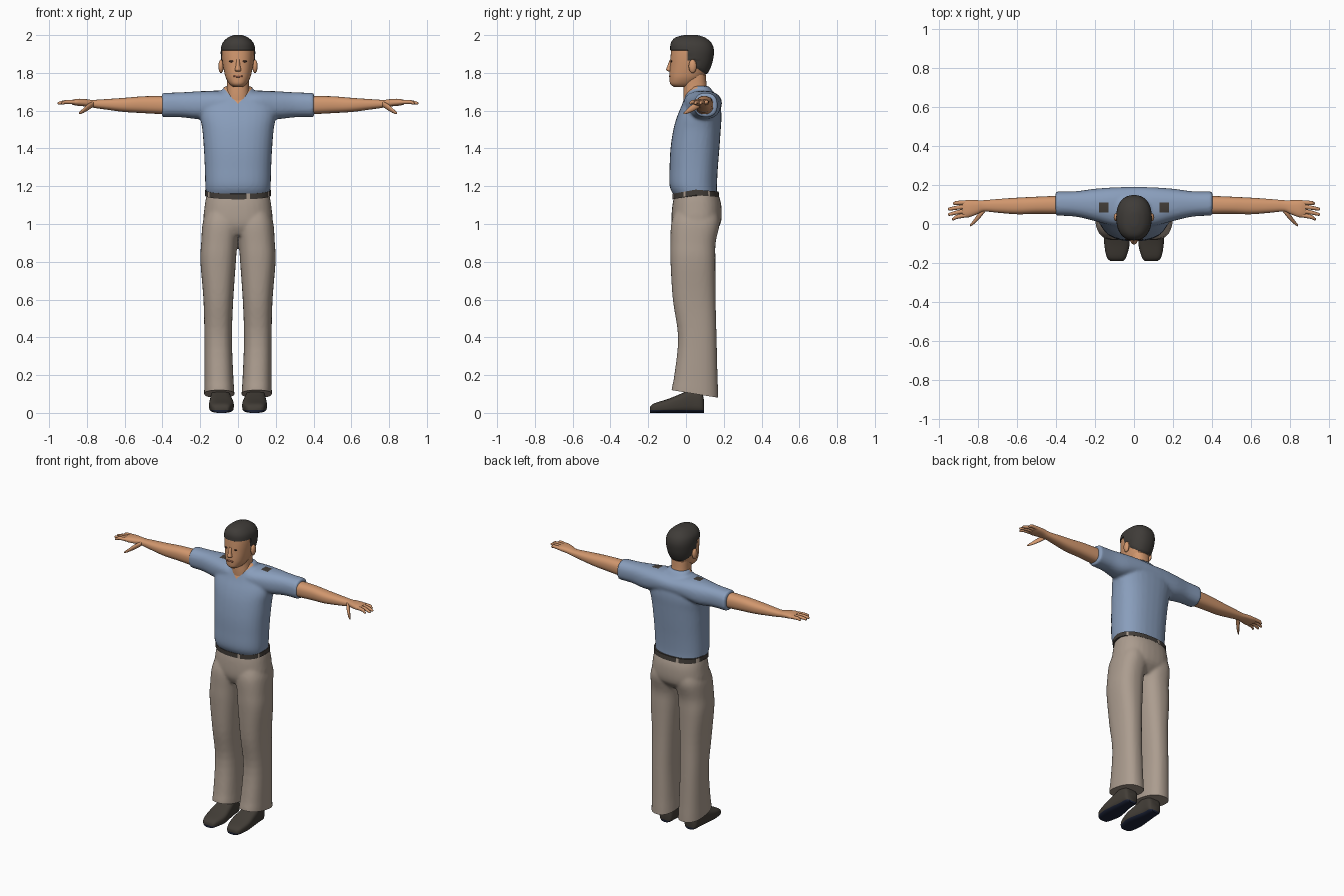
import bpy, bmesh, math
from mathutils import Matrix, Vector

if "Cube" in bpy.data.objects:
    bpy.data.objects.remove(bpy.data.objects["Cube"], do_unlink=True)


def material(name, r, g, b):
    m = bpy.data.materials.new(name)
    m.use_nodes = True
    m.diffuse_color = (r, g, b, 1)
    bsdf = next(n for n in m.node_tree.nodes if n.type == 'BSDF_PRINCIPLED')
    bsdf.inputs["Base Color"].default_value = (r, g, b, 1)
    bsdf.inputs["Roughness"].default_value = 0.8
    return m


shirt_blue = material("shirt blue", .25, .34, .5)
trouser_tan = material("trouser tan", .41, .335, .275)
skin = material("skin", .64, .31, .155)
hair_dark = material("hair dark", .05, .045, .04)
shoe_dark = material("shoe dark", .055, .047, .038)
sole_navy = material("sole navy", .012, .017, .04)
belt_dark = material("belt dark", .055, .047, .04)
eye_dark = material("eye dark", .06, .03, .02)
lip_brown = material("lip brown", .33, .12, .07)


def resample(stations, steps):
    """Smooth curve through the stations."""
    out, last = [], len(stations) - 1
    for i in range(last):
        p0, p1 = stations[max(i - 1, 0)], stations[i]
        p2, p3 = stations[i + 1], stations[min(i + 2, last)]
        for k in range(steps):
            t = k / steps
            out.append([b + t * (c - a) / 2 + t * t * (a - 2.5 * b + 2 * c - d / 2)
                        + t ** 3 * (1.5 * (b - c) + (d - a) / 2)
                        for a, b, c, d in zip(p0, p1, p2, p3)])
    return out + [stations[last]]


def loft(bm, axis, stations, power=2.4, sides=32, steps=4):
    """Skin superellipse sections: (position, low a, high a, low b, high b)."""
    def rounded(v):
        return math.copysign(abs(v) ** (2 / power), v)
    rings = []
    for pos, a0, a1, b0, b1 in resample(stations, steps):
        ring = []
        for i in range(sides):
            ang = math.tau * i / sides
            a = (a0 + a1) / 2 + (a1 - a0) / 2 * rounded(math.cos(ang))
            b = (b0 + b1) / 2 + (b1 - b0) / 2 * rounded(math.sin(ang))
            co = {'x': (pos, a, b), 'y': (a, pos, b), 'z': (a, b, pos)}[axis]
            ring.append(bm.verts.new(co))
        rings.append(ring)
    for low, high in zip(rings, rings[1:]):
        for i in range(sides):
            j = (i + 1) % sides
            bm.faces.new((low[i], low[j], high[j], high[i]))
    bm.faces.new(rings[0])
    bm.faces.new(rings[-1])


def symmetric(stations):
    return [(z, -half, half, y0, y1) for z, half, y0, y1 in stations]


def ball(bm, loc, scale):
    bmesh.ops.create_uvsphere(bm, u_segments=16, v_segments=10, radius=1,
                              matrix=Matrix.LocRotScale(Vector(loc), None, Vector(scale)))


def finish(name, bm, mats, mirror=False, voxel=None, planes=(), rule=None, trim=None, swell=0):
    """Turn the bmesh into an object; optionally fuse, cut along planes and colour by rule."""
    if mirror:
        geo = bmesh.ops.duplicate(bm, geom=bm.verts[:] + bm.edges[:] + bm.faces[:])["geom"]
        for v in geo:
            if isinstance(v, bmesh.types.BMVert):
                v.co.x *= -1
    bmesh.ops.recalc_face_normals(bm, faces=bm.faces[:])
    mesh = bpy.data.meshes.new(name)
    bm.to_mesh(mesh)
    obj = bpy.data.objects.new(name, mesh)
    bpy.context.collection.objects.link(obj)
    if voxel:
        fuse = obj.modifiers.new("fuse", 'REMESH')
        fuse.mode, fuse.voxel_size = 'VOXEL', voxel
        relax = obj.modifiers.new("relax", 'SMOOTH')
        relax.factor, relax.iterations = 0.5, 5
        graph = bpy.context.evaluated_depsgraph_get()
        obj.data = bpy.data.meshes.new_from_object(obj.evaluated_get(graph))
        obj.modifiers.clear()
        bm.clear()
        bm.from_mesh(obj.data)
    for co, normal in planes:
        bmesh.ops.bisect_plane(bm, geom=bm.verts[:] + bm.edges[:] + bm.faces[:],
                               dist=1e-5, plane_co=co, plane_no=normal)
    if trim:
        bmesh.ops.bisect_plane(bm, geom=bm.verts[:] + bm.edges[:] + bm.faces[:], dist=1e-5,
                               plane_co=trim[0], plane_no=trim[1], clear_inner=True)
        bmesh.ops.holes_fill(bm, edges=[e for e in bm.edges if e.is_boundary], sides=0)
    for f in bm.faces:
        f.material_index = rule(f.calc_center_median()) if rule else 0
    if swell:
        bm.normal_update()
        for v in [v for v in bm.verts if all(f.material_index for f in v.link_faces)]:
            v.co += v.normal * swell
    obj.data.materials.clear()
    for m in mats:
        obj.data.materials.append(m)
    bm.to_mesh(obj.data)
    bm.free()
    bpy.ops.object.select_all(action='DESELECT')
    obj.select_set(True)
    bpy.context.view_layer.objects.active = obj
    bpy.ops.object.shade_smooth_by_angle(angle=math.radians(50))
    return obj


# Shirt: torso and both sleeves fused, with the open neck and shoulder patches coloured
bm = bmesh.new()
loft(bm, 'z', symmetric([
    (1.145, .167, -.06, .166), (1.2, .173, -.087, .164), (1.3, .176, -.087, .169),
    (1.4, .181, -.082, .177), (1.5, .189, -.067, .184), (1.57, .2, -.047, .188),
    (1.63, .19, -.022, .182), (1.67, .14, -.008, .167), (1.7, .095, .005, .145),
    (1.73, .07, .03, .12)]))
half_yoke = [(.1, -.01, .188, 1.57, 1.706), (.2, .015, .181, 1.555, 1.703),
             (.3, .038, .168, 1.565, 1.697), (.403, .043, .167, 1.565, 1.694)]
loft(bm, 'x', [(-s[0], *s[1:]) for s in reversed(half_yoke)]
     + [(0, -.01, .19, 1.58, 1.7)] + half_yoke)


def neck_line(x):
    return 1.635 + 1.1 * abs(x)


def shirt_rule(c):
    if c.y < .06 and c.z > neck_line(c.x):
        return 1
    return 2 if .13 < abs(c.x) < .18 and .06 < c.y < .11 and c.z > 1.65 else 0


cuts = [((0, .06, 0), (0, 1, 0)), ((0, .11, 0), (0, 1, 0))]
for s in (1, -1):
    cuts += [((0, 0, neck_line(0)), (-1.1 * s, 0, 1)),
             ((.13 * s, 0, 0), (1, 0, 0)), ((.18 * s, 0, 0), (1, 0, 0))]
finish("shirt", bm, [shirt_blue, skin, belt_dark], voxel=.009, planes=cuts, rule=shirt_rule)

# Trousers: hips and two legs fused, hem trimmed lower at the heel
bm = bmesh.new()
loft(bm, 'z', symmetric([(.94, .12, -.05, .13), (1, .18, -.076, .183),
                         (1.1, .176, -.072, .187), (1.17, .163, -.056, .166)]))
leg = [(.04, .016, .179, -.08, .172), (.12, .02, .179, -.077, .17), (.2, .025, .178, -.062, .167),
       (.4, .032, .178, -.042, .162), (.6, .025, .183, -.07, .157), (.8, .011, .199, -.082, .156),
       (.9, .004, .195, -.082, .157), (1, -.01, .188, -.079, .178), (1.06, 0, .17, -.06, .17)]
loft(bm, 'z', leg)
loft(bm, 'z', [(z, -x1, -x0, y0, y1) for z, x0, x1, y0, y1 in leg])
finish("trousers", bm, [trouser_tan], voxel=.009, trim=((0, .05, .1), (0, .163, 1)))

# Belt: band dipping at the front, broken by trouser loops
bm = bmesh.new()
loft(bm, 'z', symmetric([(1.153, .175, -.071, .176), (1.182, .175, -.071, .173)]),
     sides=64, steps=1)
for v in bm.verts:
    lean = (v.co.y - .05) / .12
    v.co.z -= .022 * max(0, -lean) + .01 * max(0, lean)


def belt_rule(c):
    return int((math.degrees(math.atan2(c.y - .05, c.x)) + 22) % 45 < 5)


finish("belt", bm, [belt_dark, trouser_tan], rule=belt_rule)

# Shoes with dark soles
bm = bmesh.new()
loft(bm, 'y', [(-.19, .055, .12, 0, .032), (-.17, .04, .14, 0, .05), (-.1, .022, .153, 0, .072),
               (-.03, .03, .15, 0, .1), (.03, .04, .145, 0, .125), (.08, .045, .14, 0, .11),
               (.095, .06, .125, 0, .07)], power=3.2)
finish("shoes", bm, [shoe_dark, sole_navy], mirror=True,
       planes=[((0, 0, .014), (0, 0, 1))], rule=lambda c: int(c.z < .014))

# Arms with palm, four fingers and thumb
bm = bmesh.new()
loft(bm, 'x', [(.38, .05, .145, 1.58, 1.678), (.5, .052, .14, 1.587, 1.676),
               (.6, .05, .135, 1.593, 1.668), (.7, .058, .128, 1.606, 1.661),
               (.77, .064, .122, 1.616, 1.657), (.805, .05, .122, 1.622, 1.661),
               (.85, .034, .123, 1.626, 1.663), (.88, .036, .12, 1.632, 1.657)])


def digit(points):
    loft(bm, 'x', [(x, y - r, y + r, z - r, z + r) for x, y, z, r in points], power=2, sides=12)


for root, tip, reach in ((.046, .026, .935), (.068, .05, .955), (.09, .077, .955), (.11, .106, .93)):
    digit([(.86, root, 1.645, .012), (.91, (root + tip) / 2, 1.646, .0105),
           (reach - .008, tip, 1.64, .008), (reach, tip, 1.639, .003)])
digit([(.765, .075, 1.636, .014), (.795, .042, 1.618, .017),
       (.825, .008, 1.596, .011), (.842, -.008, 1.586, .005)])
finish("arms", bm, [skin], mirror=True)

# Neck
bm = bmesh.new()
loft(bm, 'z', symmetric([(1.62, .066, -.012, .13), (1.68, .062, -.014, .122),
                         (1.73, .058, -.012, .11), (1.79, .058, -.01, .105)]))
finish("neck", bm, [skin])

# Head with hair coloured above the hairline and slightly raised
bm = bmesh.new()
loft(bm, 'z', symmetric([
    (1.725, .025, -.062, .03), (1.74, .045, -.083, .05), (1.77, .063, -.087, .085),
    (1.8, .072, -.087, .11), (1.84, .08, -.084, .13), (1.88, .085, -.082, .14),
    (1.92, .086, -.079, .143), (1.955, .078, -.076, .131), (1.982, .052, -.055, .1),
    (1.995, .02, -.01, .06)]), power=2.3, sides=40)


def hair_rule(c):
    side = c.y > .008 and c.z > 1.865
    nape = c.y > .05 and c.z > 1.83 - .7 * (c.y - .05)
    return int(c.z > 1.918 or side or nape)


finish("head", bm, [skin, hair_dark], rule=hair_rule, swell=.005, planes=[
    ((0, 0, 1.918), (0, 0, 1)), ((0, .008, 0), (0, 1, 0)), ((0, 0, 1.865), (0, 0, 1)),
    ((0, .05, 0), (0, 1, 0)), ((0, .05, 1.83), (0, .7, 1))])

# Facial features
bm = bmesh.new()
loft(bm, 'z', symmetric([(1.807, .011, -.092, -.07), (1.816, .017, -.105, -.07),
                         (1.835, .012, -.099, -.07), (1.872, .008, -.085, -.07)]), power=2, sides=16)
finish("nose", bm, [skin])
bm = bmesh.new()
ball(bm, (.09, .035, 1.835), (.014, .021, .036))
finish("ears", bm, [skin], mirror=True)
bm = bmesh.new()
ball(bm, (.034, -.077, 1.861), (.014, .004, .005))
finish("eyes", bm, [eye_dark], mirror=True)
bm = bmesh.new()
ball(bm, (0, -.085, 1.782), (.027, .006, .006))
finish("mouth", bm, [lip_brown])
